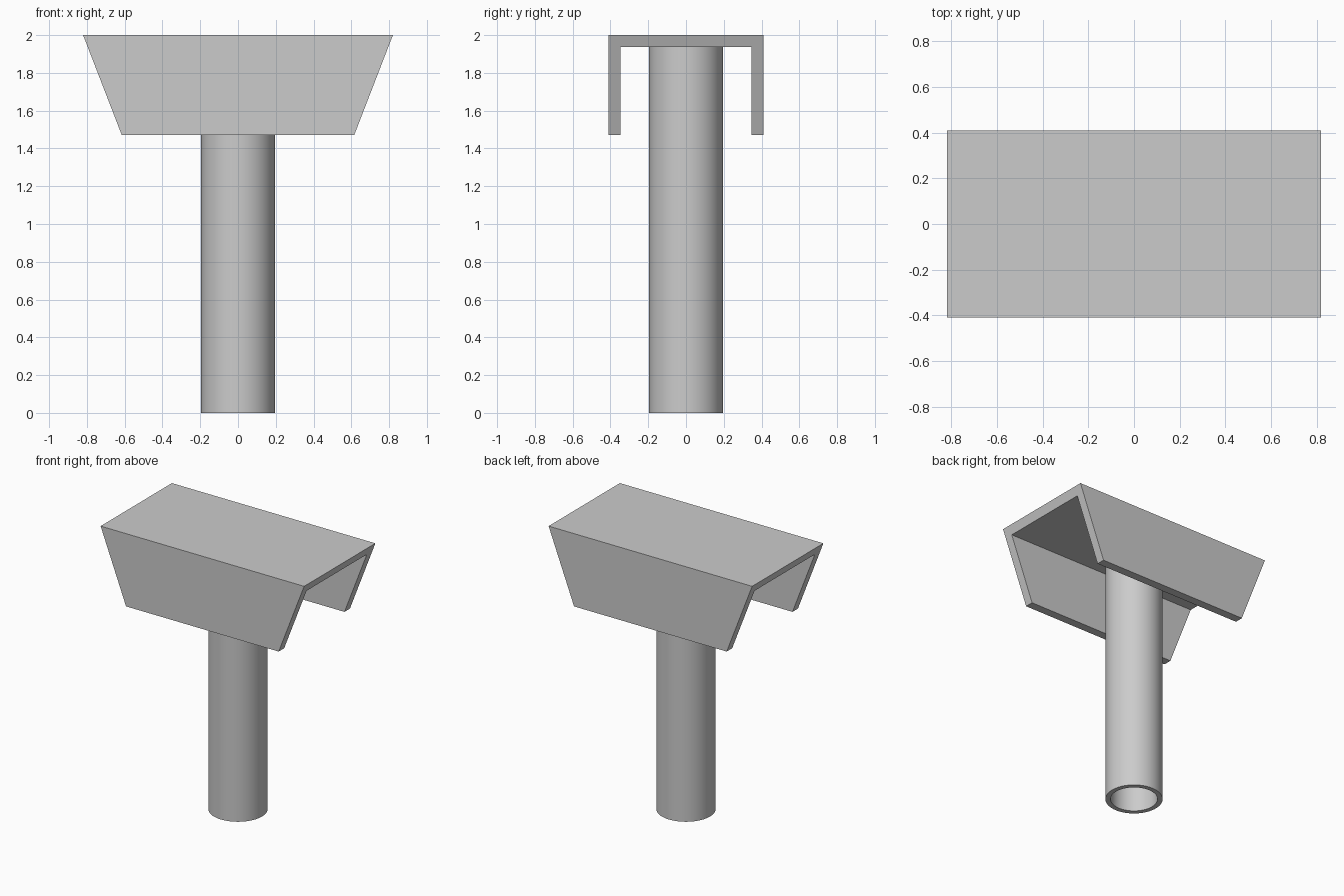
import bpy, bmesh, math

cube = bpy.data.objects.get("Cube")
if cube:
    bpy.data.objects.remove(cube)

HEIGHT = 2.0
SKIRT_Z = 1.47       # lower edge of the channel sides
PLATE_Z = 1.937      # underside of the channel top
HALF_WIDTH = 0.41
WALL = 0.063
TOP_HALF, BOTTOM_HALF = 0.82, 0.615
TUBE_OUTER, TUBE_INNER = 0.195, 0.16
SIDES = 64

grey = bpy.data.materials.new("plain_grey")
grey.use_nodes = True
colour = (0.6, 0.6, 0.6, 1)
grey.diffuse_color = colour
grey.node_tree.nodes["Principled BSDF"].inputs["Base Color"].default_value = colour


def finish(name, bm):
    bmesh.ops.recalc_face_normals(bm, faces=bm.faces)
    mesh = bpy.data.meshes.new(name)
    bm.to_mesh(mesh)
    bm.free()
    mesh.materials.append(grey)
    obj = bpy.data.objects.new(name, mesh)
    bpy.context.collection.objects.link(obj)
    return obj


# Upturned channel: U profile whose ends slope inward towards the bottom
def half_length(z):
    return BOTTOM_HALF + (TOP_HALF - BOTTOM_HALF) * (z - SKIRT_Z) / (HEIGHT - SKIRT_Z)


inner = HALF_WIDTH - WALL
half = [(HALF_WIDTH, HEIGHT), (HALF_WIDTH, SKIRT_Z), (inner, SKIRT_Z), (inner, PLATE_Z)]
profile = half + [(-y, z) for y, z in reversed(half)]
bm = bmesh.new()
ends = [[bm.verts.new((side * half_length(z), y, z)) for y, z in profile] for side in (-1, 1)]
for ring in ends:
    bm.faces.new(ring)
for i in range(len(profile)):
    j = (i + 1) % len(profile)
    bm.faces.new((ends[0][i], ends[0][j], ends[1][j], ends[1][i]))
finish("channel_head", bm)

# Hollow post: rectangular wall section spun around the z axis
bm = bmesh.new()
section = [bm.verts.new((r, 0, z)) for r, z in (
    (TUBE_OUTER, 0), (TUBE_OUTER, PLATE_Z), (TUBE_INNER, PLATE_Z), (TUBE_INNER, 0))]
edges = [bm.edges.new((section[i], section[(i + 1) % 4])) for i in range(4)]
bmesh.ops.spin(bm, geom=section + edges, cent=(0, 0, 0), axis=(0, 0, 1),
               angle=math.tau, steps=SIDES, use_merge=True)
bmesh.ops.remove_doubles(bm, verts=bm.verts, dist=0.0001)
post = finish("hollow_post", bm)

bpy.ops.object.select_all(action="DESELECT")
post.select_set(True)
bpy.context.view_layer.objects.active = post
bpy.ops.object.shade_smooth_by_angle(angle=math.radians(30))
